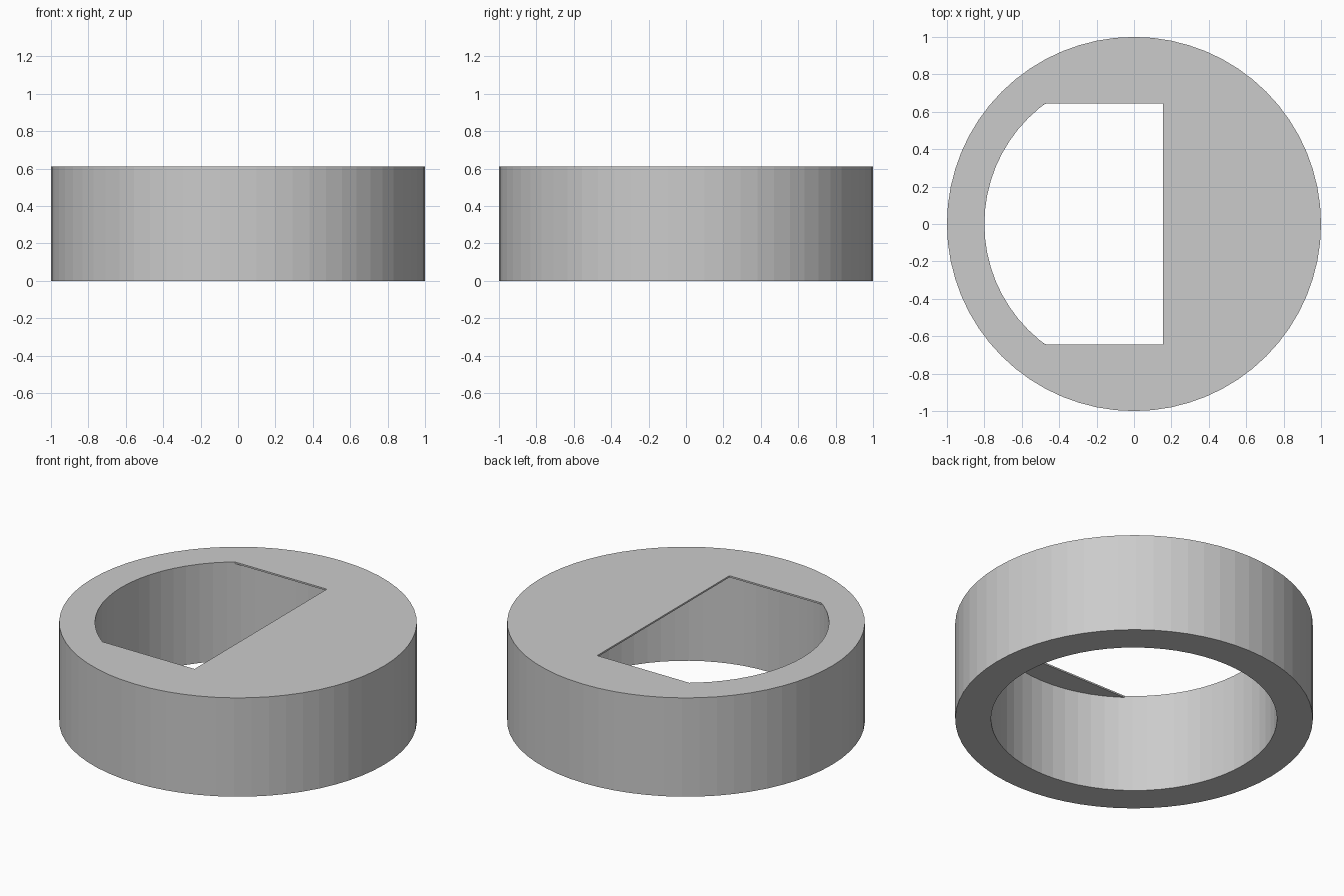
import bpy, bmesh
from math import cos, sin, sqrt, tau

if "Cube" in bpy.data.objects:
    bpy.data.objects.remove(bpy.data.objects["Cube"])

SIDES = 64
R_OUT, R_IN = 1.0, 0.8
Z_SEAM, Z_TOP = 0.60, 0.61
HALF_W, CUT_X = 0.645, 0.155


def circle(r):
    return [(r * cos(tau * i / SIDES), r * sin(tau * i / SIDES)) for i in range(SIDES)]


def holed_slab(name, outer, inner, z0, z1):
    """Flat outline with a hole, extruded from z0 to z1."""
    bm = bmesh.new()
    edges = []
    for loop in (outer, inner):
        vs = [bm.verts.new((x, y, z0)) for x, y in loop]
        edges += [bm.edges.new((vs[i - 1], vs[i])) for i in range(len(vs))]
    bmesh.ops.triangle_fill(bm, use_beauty=True, use_dissolve=False,
                            edges=edges, normal=(0, 0, 1))
    ext = bmesh.ops.extrude_face_region(bm, geom=bm.faces[:], use_keep_orig=True)
    top = [g for g in ext["geom"] if isinstance(g, bmesh.types.BMVert)]
    bmesh.ops.translate(bm, verts=top, vec=(0, 0, z1 - z0))
    bmesh.ops.recalc_face_normals(bm, faces=bm.faces[:])
    mesh = bpy.data.meshes.new(name)
    bm.to_mesh(mesh)
    bm.free()
    obj = bpy.data.objects.new(name, mesh)
    bpy.context.collection.objects.link(obj)
    return obj


# Round wall, open right through
holed_slab("ring_wall", circle(R_OUT), circle(R_IN), 0, Z_SEAM)

# Thin top plate: opening follows the bore on the left, straight on three sides
arc_x = -sqrt(R_IN ** 2 - HALF_W ** 2)
arc = [p for p in circle(R_IN) if p[0] < 0 and abs(p[1]) < HALF_W - 0.005]
opening = ([(CUT_X, HALF_W), (arc_x, HALF_W)] + arc
           + [(arc_x, -HALF_W), (CUT_X, -HALF_W)])
holed_slab("top_plate", circle(R_OUT), opening, Z_SEAM, Z_TOP)
